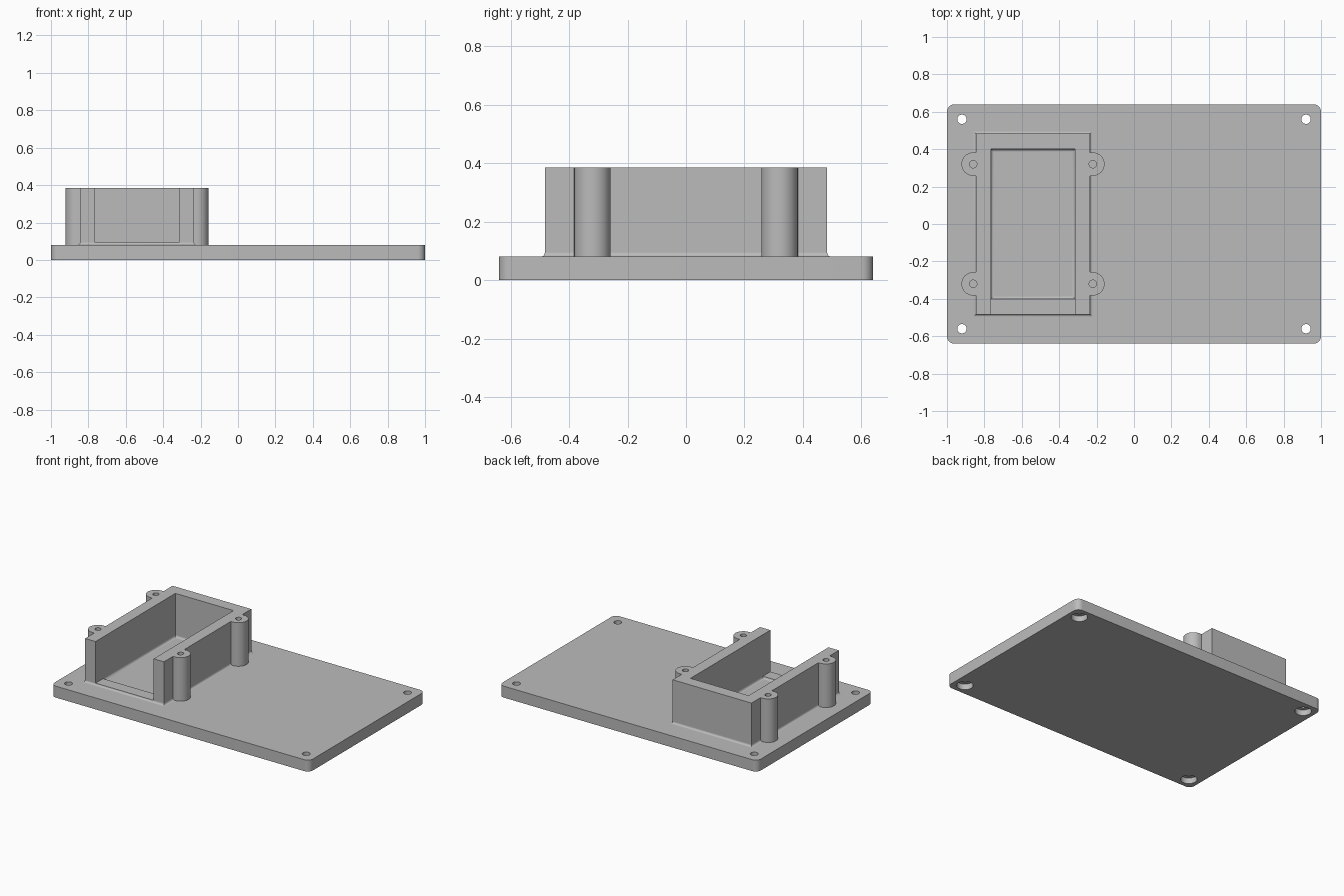
import bpy
import bmesh
import math

cube = bpy.data.objects.get("Cube")
if cube:
    bpy.data.objects.remove(cube, do_unlink=True)

grey = bpy.data.materials.new("plain grey")
grey.use_nodes = True
grey.diffuse_color = (0.5, 0.5, 0.5, 1)
grey.node_tree.nodes["Principled BSDF"].inputs["Base Color"].default_value = (0.5, 0.5, 0.5, 1)

# Shared dimensions
PLATE_TOP, WALL_TOP = 0.08, 0.385
BOX_X, OUT_X, IN_X = -0.54, 0.305, 0.225
OUT_Y, IN_Y = 0.483, 0.4
LUG_X, LUG_Y, LUG_R = 0.32, 0.32, 0.0625
FILLET = 0.014


def finish(name, bm):
    """Turn a bmesh into a grey object with sharp edges kept."""
    bmesh.ops.recalc_face_normals(bm, faces=bm.faces)
    mesh = bpy.data.meshes.new(name)
    bm.to_mesh(mesh)
    bm.free()
    mesh.materials.append(grey)
    obj = bpy.data.objects.new(name, mesh)
    bpy.context.collection.objects.link(obj)
    return obj


def select_only(obj):
    bpy.ops.object.select_all(action='DESELECT')
    obj.select_set(True)
    bpy.context.view_layer.objects.active = obj


def smooth(obj):
    select_only(obj)
    bpy.ops.object.shade_smooth_by_angle(angle=math.radians(25))


def arc(cx, cy, r, start, end, steps):
    """Points on an arc, angles in degrees."""
    angles = [math.radians(start + (end - start) * i / steps) for i in range(steps + 1)]
    return [(cx + r * math.cos(a), cy + r * math.sin(a)) for a in angles]


def extrude(name, outline, z0, z1):
    bm = bmesh.new()
    face = bm.faces.new([bm.verts.new((x, y, z0)) for x, y in outline])
    moved = bmesh.ops.extrude_face_region(bm, geom=[face], use_keep_orig=True)
    verts = [v for v in moved["geom"] if isinstance(v, bmesh.types.BMVert)]
    bmesh.ops.translate(bm, verts=verts, vec=(0, 0, z1 - z0))
    return finish(name, bm)


def drill(obj, spots, r, z0, z1):
    """Cut round holes and discard the cutter."""
    bm = bmesh.new()
    for x, y in spots:
        made = bmesh.ops.create_cone(bm, cap_ends=True, segments=32,
                                     radius1=r, radius2=r, depth=z1 - z0)
        bmesh.ops.translate(bm, verts=made["verts"], vec=(x, y, (z0 + z1) / 2))
    cutter = finish("hole_cutter", bm)
    cutter.hide_render = True
    mod = obj.modifiers.new("holes", 'BOOLEAN')
    mod.operation, mod.solver, mod.object = 'DIFFERENCE', 'EXACT', cutter
    select_only(obj)
    bpy.ops.object.modifier_apply(modifier=mod.name)
    bpy.data.objects.remove(cutter, do_unlink=True)


# Base plate with rounded corners and counterbored screw holes
corner = 0.04
outline = []
for sx, sy, a in ((1, 1, 0), (-1, 1, 90), (-1, -1, 180), (1, -1, 270)):
    outline += arc(sx * (1 - corner), sy * (0.64 - corner), corner, a, a + 90, 8)
plate = extrude("base_plate", outline, 0, PLATE_TOP)
screws = [(sx * 0.92, sy * 0.56) for sx in (-1, 1) for sy in (-1, 1)]
drill(plate, screws, 0.025, -0.1, 0.2)
drill(plate, screws, 0.052, -0.1, 0.04)
smooth(plate)

# Three-sided housing with four screw lugs, open at the front
half = [(IN_X, IN_Y), (IN_X, -OUT_Y), (OUT_X, -OUT_Y)]
for y in (-LUG_Y, LUG_Y):
    half.append((OUT_X, y - LUG_R))
    half += arc(LUG_X, y, LUG_R, -90, 90, 20)
    half.append((OUT_X, y + LUG_R))
half.append((OUT_X, OUT_Y))
outline = [(BOX_X + x, y) for x, y in half] + [(BOX_X - x, y) for x, y in reversed(half)]
housing = extrude("housing_walls", outline, PLATE_TOP, WALL_TOP)
lugs = [(BOX_X + sx * LUG_X, sy * LUG_Y) for sx in (-1, 1) for sy in (-1, 1)]
drill(housing, lugs, 0.02, 0.16, 0.5)
smooth(housing)

# Filleted footing around the walls, forming the low sill at the front
bm = bmesh.new()
steps = 5
curve = []
for i in range(steps + 1):
    t = math.radians(90 * i / steps)
    curve.append((FILLET * (1 - math.sin(t)), PLATE_TOP + FILLET * (1 - math.cos(t))))
sections = [(OUT_X + d, OUT_Y + d, z) for d, z in curve]
sections += [(IN_X - d, IN_Y - d, z) for d, z in reversed(curve)]
rings = [[bm.verts.new((BOX_X + sx * hx, sy * hy, z))
          for sx, sy in ((1, 1), (-1, 1), (-1, -1), (1, -1))] for hx, hy, z in sections]
for i, ring in enumerate(rings):
    following = rings[(i + 1) % len(rings)]
    for k in range(4):
        n = (k + 1) % 4
        bm.faces.new((ring[k], ring[n], following[n], following[k]))
smooth(finish("housing_footing", bm))
